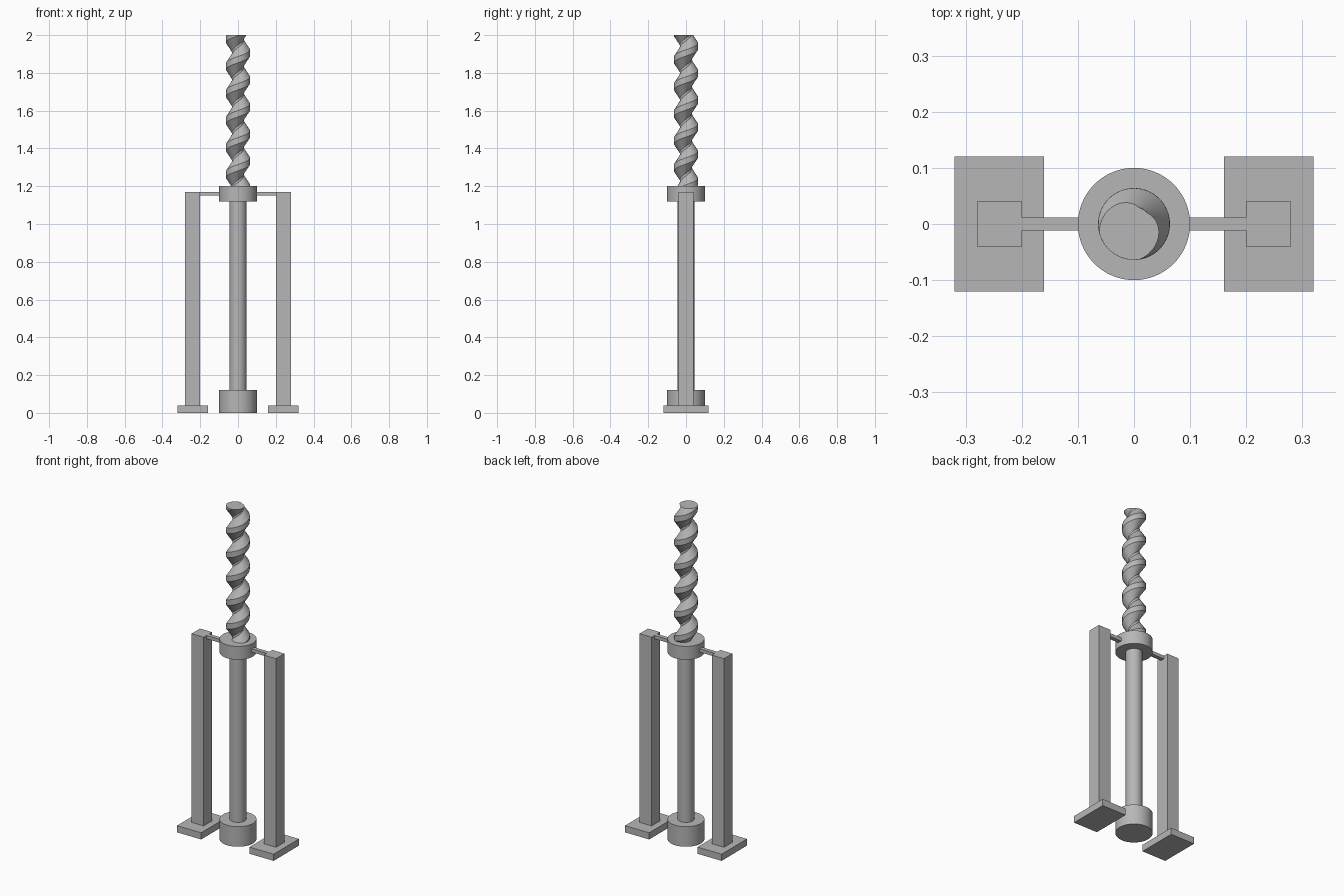
import bpy, bmesh
from math import radians, degrees, cos, sin, tau

old = bpy.data.objects.get("Cube")
if old:
    bpy.data.objects.remove(old, do_unlink=True)

# Single plain grey
grey = bpy.data.materials.new("plain_grey")
grey.use_nodes = True
colour = (0.47, 0.47, 0.47, 1)
grey.diffuse_color = colour
grey.node_tree.nodes["Principled BSDF"].inputs["Base Color"].default_value = colour


def finish(name, bm, smooth_angle=None):
    bmesh.ops.recalc_face_normals(bm, faces=bm.faces)
    mesh = bpy.data.meshes.new(name)
    bm.to_mesh(mesh)
    bm.free()
    mesh.materials.append(grey)
    obj = bpy.data.objects.new(name, mesh)
    bpy.context.collection.objects.link(obj)
    if smooth_angle:
        bpy.ops.object.select_all(action="DESELECT")
        obj.select_set(True)
        bpy.context.view_layer.objects.active = obj
        bpy.ops.object.shade_smooth_by_angle(angle=radians(smooth_angle))
    return obj


def box(name, x, y, z):
    """Box from (low, high) ranges."""
    bm = bmesh.new()
    bmesh.ops.create_cube(bm, size=1)
    for v in bm.verts:
        for axis, (low, high) in enumerate((x, y, z)):
            v.co[axis] = low if v.co[axis] < 0 else high
    return finish(name, bm)


def cylinder(name, radius, low, high):
    bm = bmesh.new()
    bmesh.ops.create_cone(bm, cap_ends=True, segments=64, radius1=radius,
                          radius2=radius, depth=high - low)
    bmesh.ops.translate(bm, verts=bm.verts, vec=(0, 0, (low + high) / 2))
    return finish(name, bm, 30)


def screw(name, low, high, pitch, core, outer, top_angle):
    """Right-handed thread: a cam-shaped section twisted along z."""
    crest, root = radians(42), radians(162)   # half-angle limits of the flank
    half = [crest * i / 6 for i in range(6)]
    half += [crest + (root - crest) * i / 14 for i in range(15)]
    angles = [-a for a in reversed(half[1:])] + half
    angles.append(radians(180))

    def radius(a):
        t = min(max((abs(a) - crest) / (root - crest), 0), 1)
        return outer + (core - outer) * t

    rings = 170
    bm = bmesh.new()
    levels = []
    for i in range(rings + 1):
        z = low + (high - low) * i / rings
        turn = top_angle + (z - high) / pitch * tau
        levels.append([bm.verts.new((radius(a) * cos(a + turn),
                                     radius(a) * sin(a + turn), z)) for a in angles])
    count = len(angles)
    for lower, upper in zip(levels, levels[1:]):
        for j in range(count):
            k = (j + 1) % count
            bm.faces.new((lower[j], lower[k], upper[k], upper[j]))
    bm.faces.new(levels[0])
    bm.faces.new(levels[-1])
    return finish(name, bm, 20)


# Central column
cylinder("base_collar", 0.1, 0, 0.12)
cylinder("centre_rod", 0.045, 0.12, 1.12)
cylinder("upper_collar", 0.1, 1.12, 1.2)
screw("screw_thread", 1.2, 2.0, 0.143, 0.031, 0.064, radians(237))

# Side supports
for side, s in (("left", 1), ("right", -1)):
    def span(a, b):
        return tuple(sorted((s * a, s * b)))
    box(side + "_foot", span(0.16, 0.32), (-0.12, 0.12), (0, 0.04))
    box(side + "_post", span(0.2, 0.28), (-0.04, 0.04), (0.04, 1.17))
    box(side + "_tie_bar", span(0.095, 0.2), (-0.012, 0.012), (1.15, 1.17))
